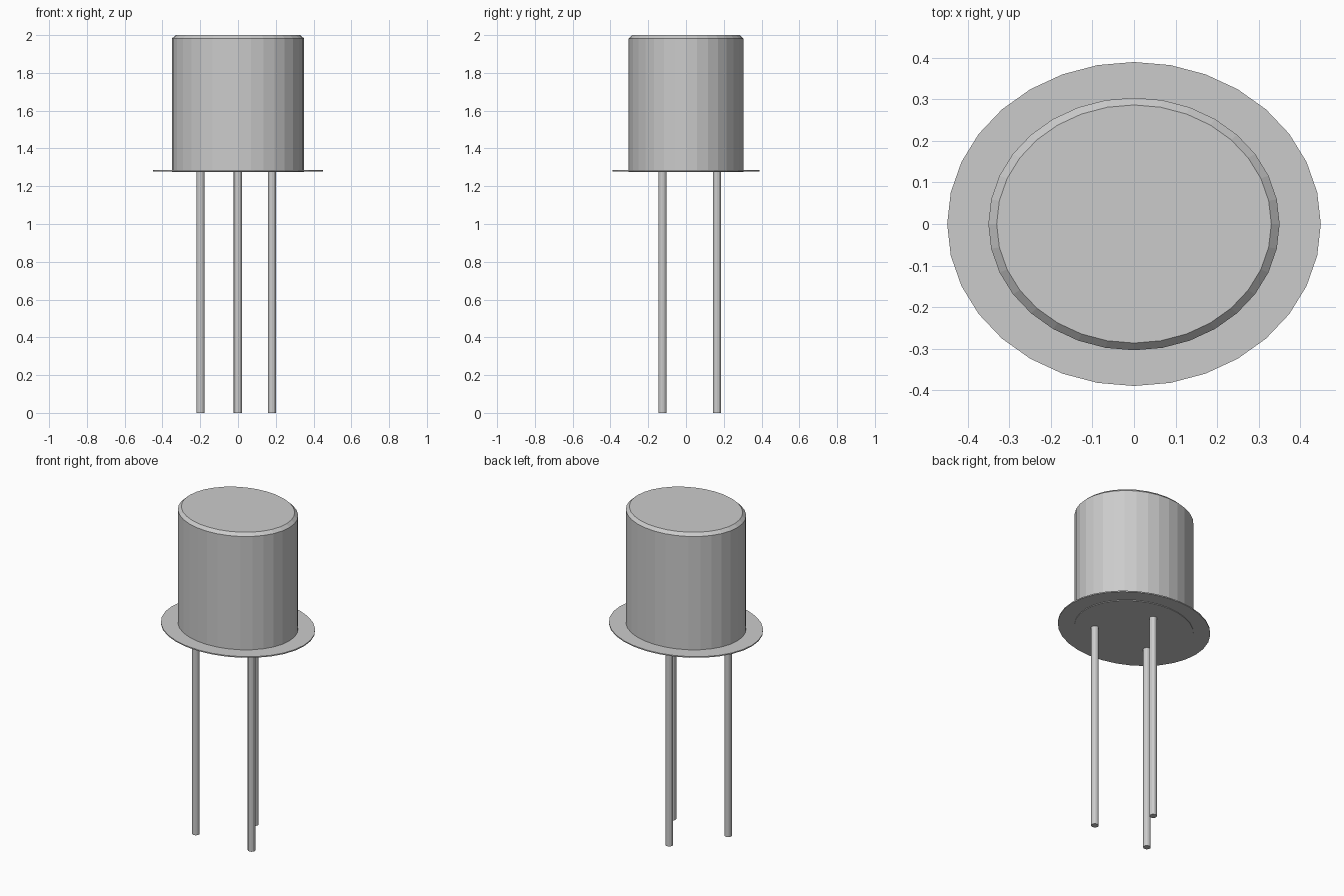
import bpy, bmesh
from math import cos, sin, tau

if "Cube" in bpy.data.objects:
    bpy.data.objects.remove(bpy.data.objects["Cube"])


def lathe(name, profile, sides, squash=1.0, at=(0, 0)):
    """Closed solid from (radius, z) rings, flattened in y, flat shaded."""
    bm = bmesh.new()
    rings = [[bm.verts.new((at[0] + r * cos(tau * i / sides),
                            at[1] + r * squash * sin(tau * i / sides), z))
              for i in range(sides)] for r, z in profile]
    for low, high in zip(rings, rings[1:]):
        for i in range(sides):
            j = (i + 1) % sides
            bm.faces.new((low[i], low[j], high[j], high[i]))
    bm.faces.new(rings[0][::-1])
    bm.faces.new(rings[-1])
    mesh = bpy.data.meshes.new(name)
    bm.to_mesh(mesh)
    bm.free()
    obj = bpy.data.objects.new(name, mesh)
    bpy.context.collection.objects.link(obj)
    return obj


OVAL = 0.867  # depth / width of the housing

# Metal can with chamfered top, reaching just below the flange
lathe("can", [(0.35, 1.274), (0.35, 1.982), (0.33, 2.0)], 32, OVAL)

# Thin base flange
lathe("flange", [(0.449, 1.278), (0.449, 1.285)], 32, OVAL)

# Three leads: two in front, one behind
for name, pos in (("left_lead", (-0.199, -0.125)),
                  ("right_lead", (0.18, -0.125)),
                  ("rear_lead", (-0.001, 0.165))):
    lathe(name, [(0.0215, 0.0), (0.0215, 1.276)], 12, at=pos)
